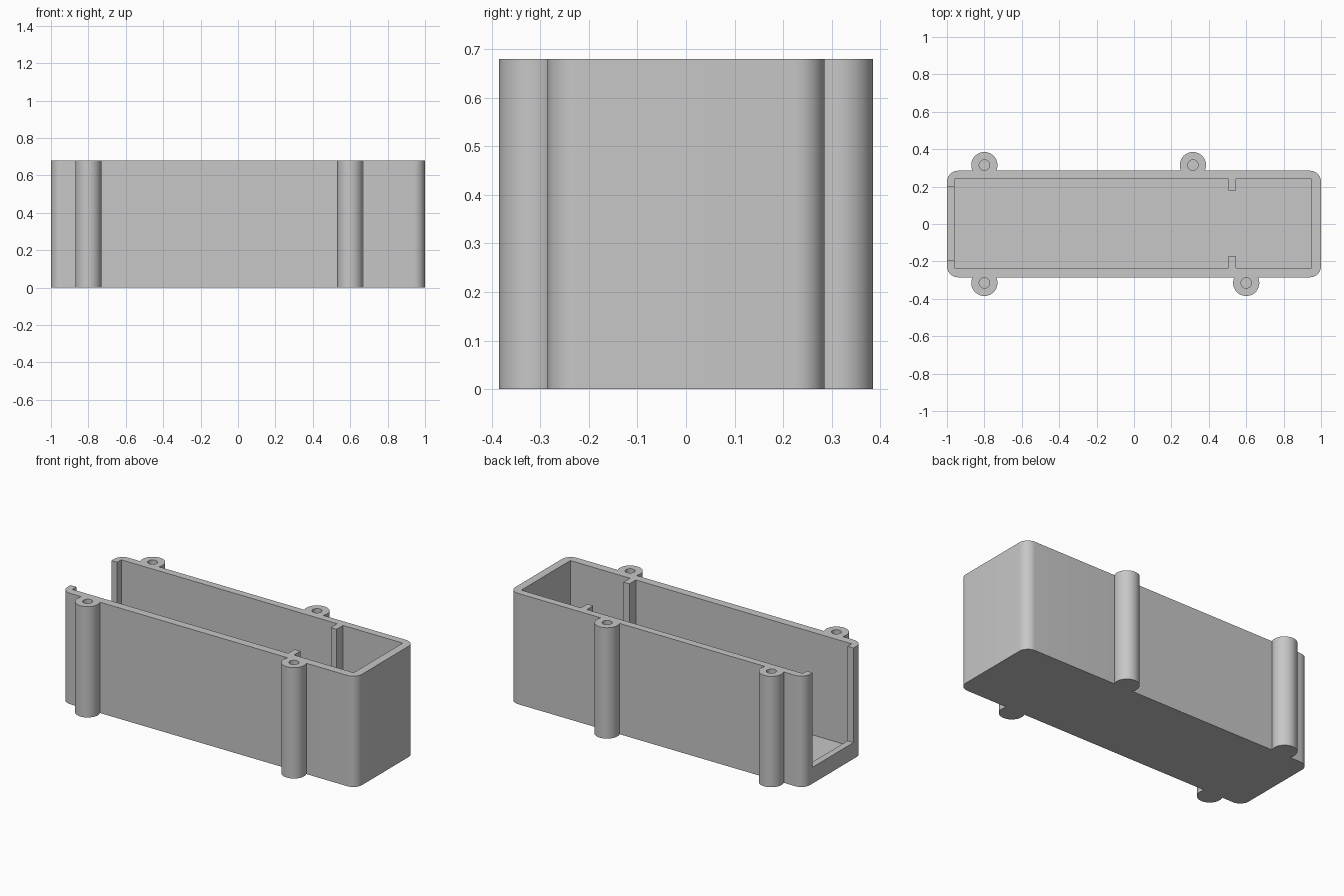
import bpy, bmesh, math

if "Cube" in bpy.data.objects:
    bpy.data.objects.remove(bpy.data.objects["Cube"])

HEIGHT, FLOOR, SILL = 0.68, 0.05, 0.10
POST_R, HOLE_R, HOLE_BOTTOM = 0.07, 0.028, 0.3

grey = bpy.data.materials.new("light_grey")
grey.diffuse_color = (0.57, 0.57, 0.57, 1)
grey.use_nodes = True
grey.node_tree.nodes["Principled BSDF"].inputs["Base Color"].default_value = grey.diffuse_color


def prism(name, outline, z0, z1):
    """Extrude a counter-clockwise outline from z0 to z1."""
    bm = bmesh.new()
    face = bm.faces.new([bm.verts.new((x, y, z0)) for x, y in outline])
    out = bmesh.ops.extrude_face_region(bm, geom=[face])
    top = [v for v in out["geom"] if isinstance(v, bmesh.types.BMVert)]
    bmesh.ops.translate(bm, verts=top, vec=(0, 0, z1 - z0))
    bmesh.ops.recalc_face_normals(bm, faces=bm.faces)
    mesh = bpy.data.meshes.new(name)
    bm.to_mesh(mesh)
    bm.free()
    mesh.materials.append(grey)
    obj = bpy.data.objects.new(name, mesh)
    bpy.context.collection.objects.link(obj)
    return obj


def arc(cx, cy, r, start, end, n):
    return [(cx + r * math.cos(math.radians(start + (end - start) * i / n)),
             cy + r * math.sin(math.radians(start + (end - start) * i / n)))
            for i in range(n + 1)]


def combine(target, tool, operation):
    """Apply a boolean and remove the tool."""
    mod = target.modifiers.new(operation.lower(), "BOOLEAN")
    mod.operation, mod.solver, mod.object = operation, "EXACT", tool
    bpy.context.view_layer.objects.active = target
    bpy.ops.object.modifier_apply(modifier=mod.name)
    bpy.data.objects.remove(tool, do_unlink=True)


# Rounded outer body
R, HX, HY = 0.06, 1.0, 0.285
outline = []
for sx, sy, a in ((1, 1, 0), (-1, 1, 90), (-1, -1, 180), (1, -1, 270)):
    outline += arc(sx * (HX - R), sy * (HY - R), R, a, a + 90, 10)
case = prism("open_case", outline, 0, HEIGHT)

# Four screw posts on the long sides
posts = [(-0.8, 0.315), (0.315, 0.315), (-0.8, -0.315), (0.6, -0.315)]
for x, y in posts:
    post = prism("screw_post", arc(x, y, POST_R, 0, 360, 48)[:-1], 0, HEIGHT)
    combine(case, post, "UNION")

# Cavity, leaving a pair of dividing ribs on the long walls
cavity = [(-0.96, -0.235), (0.505, -0.235), (0.505, -0.172), (0.545, -0.172),
          (0.545, -0.235), (0.95, -0.235), (0.95, 0.24), (0.545, 0.24),
          (0.545, 0.178), (0.505, 0.178), (0.505, 0.24), (-0.96, 0.24)]
combine(case, prism("cavity_cutter", cavity, FLOOR, 0.8), "DIFFERENCE")

# Open end with a low sill
slot = [(-1.1, -0.195), (-0.9, -0.195), (-0.9, 0.2), (-1.1, 0.2)]
combine(case, prism("end_slot_cutter", slot, SILL, 0.8), "DIFFERENCE")

# Blind screw holes
for x, y in posts:
    hole = prism("screw_hole_cutter", arc(x, y, HOLE_R, 0, 360, 32)[:-1],
                 HOLE_BOTTOM, 0.8)
    combine(case, hole, "DIFFERENCE")

bpy.ops.object.select_all(action="DESELECT")
case.select_set(True)
bpy.context.view_layer.objects.active = case
bpy.ops.object.shade_smooth_by_angle(angle=math.radians(30))
